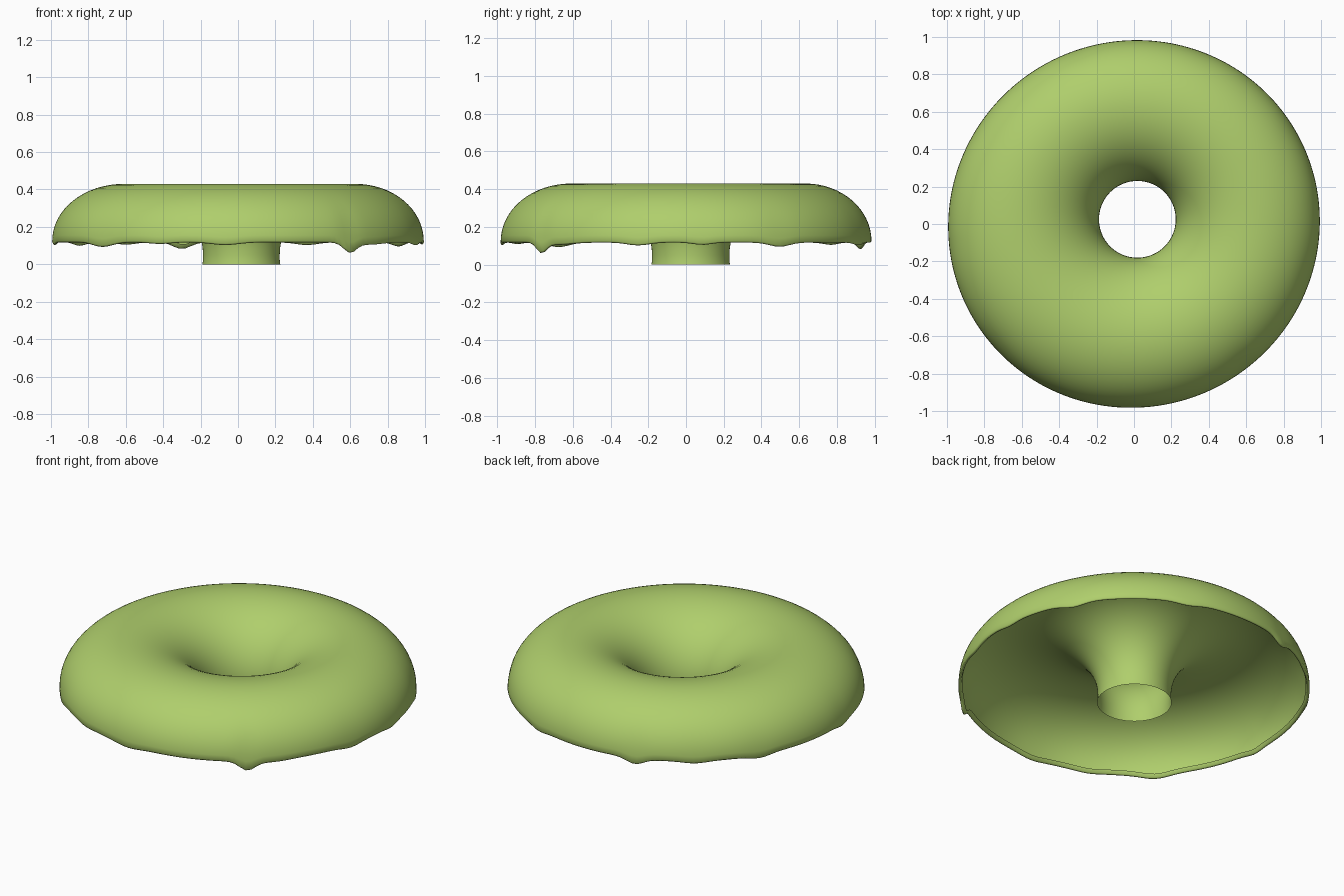
import bpy, bmesh, math

if "Cube" in bpy.data.objects:
    bpy.data.objects.remove(bpy.data.objects["Cube"])

SEGS = 192
CROWN_R, CROWN_Z = 0.62, 0.43      # top of the ring
HOLE_R, HOLE_Z = 0.205, 0.05       # narrowest part of the hole
RIM_Z = 0.125                      # average height of the outer rim

# drips along the rim: angle in degrees, depth, angular width
DRIPS = [(-52, .052, 3.5), (-44, .012, 8), (108, .035, 4), (-137, .024, 6),
         (-94, .014, 6), (30, .022, 5), (-15, .015, 5), (68, .014, 5),
         (150, .018, 5), (187, .015, 4), (-115, .008, 5), (5, .012, 4),
         (128, .012, 5)]


def rim_drop(a):
    """How far the icing runs down at angle a."""
    total = 0.0
    for deg, depth, width in DRIPS:
        d = (math.degrees(a) - deg + 180) % 360 - 180
        total += depth * math.exp(-(d / width) ** 2)
    return total


def outer_radius(a):
    """Slightly uneven, hand-shaped outline."""
    return 0.988 + 0.008 * math.cos(2 * (a - 0.7)) + 0.004 * math.cos(2 * a)


def profile(a):
    """Cross-section from the foot of the hole, over the crown, to the lip."""
    R = outer_radius(a)
    pts = [(HOLE_R + 0.003, 0.0), (HOLE_R, 0.025)]
    for i in range(17):                                  # hole wall to crown
        t = math.pi / 2 * i / 16
        pts.append((CROWN_R - (CROWN_R - HOLE_R) * math.cos(t),
                    HOLE_Z + (CROWN_Z - HOLE_Z) * math.sin(t)))
    drop = rim_drop(a)
    for i in range(1, 17):                               # crown to outer rim
        t = math.pi / 2 * i / 16
        s = i / 16
        pts.append((CROWN_R + (R - CROWN_R) * math.sin(t),
                    RIM_Z + (CROWN_Z - RIM_Z) * math.cos(t) - drop * s ** 6))
    z = RIM_Z - drop
    pts += [(R - 0.006, z - 0.008), (R - 0.015, z - 0.004), (R - 0.022, z + 0.016)]
    return pts


# icing shell
bm = bmesh.new()
rings = []
for k in range(SEGS):
    a = 2 * math.pi * k / SEGS
    ring = []
    for r, z in profile(a):
        off = max(0.0, min(1.0, (0.99 - r) / 0.78))      # hole sits off centre
        ring.append(bm.verts.new((r * math.cos(a) + 0.018 * off,
                                  r * math.sin(a) + 0.025 * off, z)))
    rings.append(ring)
for k in range(SEGS):
    p, q = rings[k], rings[(k + 1) % SEGS]
    for j in range(len(p) - 1):
        bm.faces.new((p[j], p[j + 1], q[j + 1], q[j]))
bmesh.ops.recalc_face_normals(bm, faces=bm.faces)
bm.normal_update()
# crown faces must point up
if sum(f.normal.z for f in bm.faces if f.calc_center_median().z > 0.4) < 0:
    bmesh.ops.reverse_faces(bm, faces=bm.faces)

mesh = bpy.data.meshes.new("donut_icing")
bm.to_mesh(mesh)
bm.free()
icing = bpy.data.objects.new("donut_icing", mesh)
bpy.context.collection.objects.link(icing)
mesh.shade_smooth()

mat = bpy.data.materials.new("green_icing")
mat.diffuse_color = (0.43, 0.62, 0.15, 1)
mat.use_nodes = True
mat.node_tree.nodes["Principled BSDF"].inputs["Base Color"].default_value = mat.diffuse_color
mesh.materials.append(mat)
